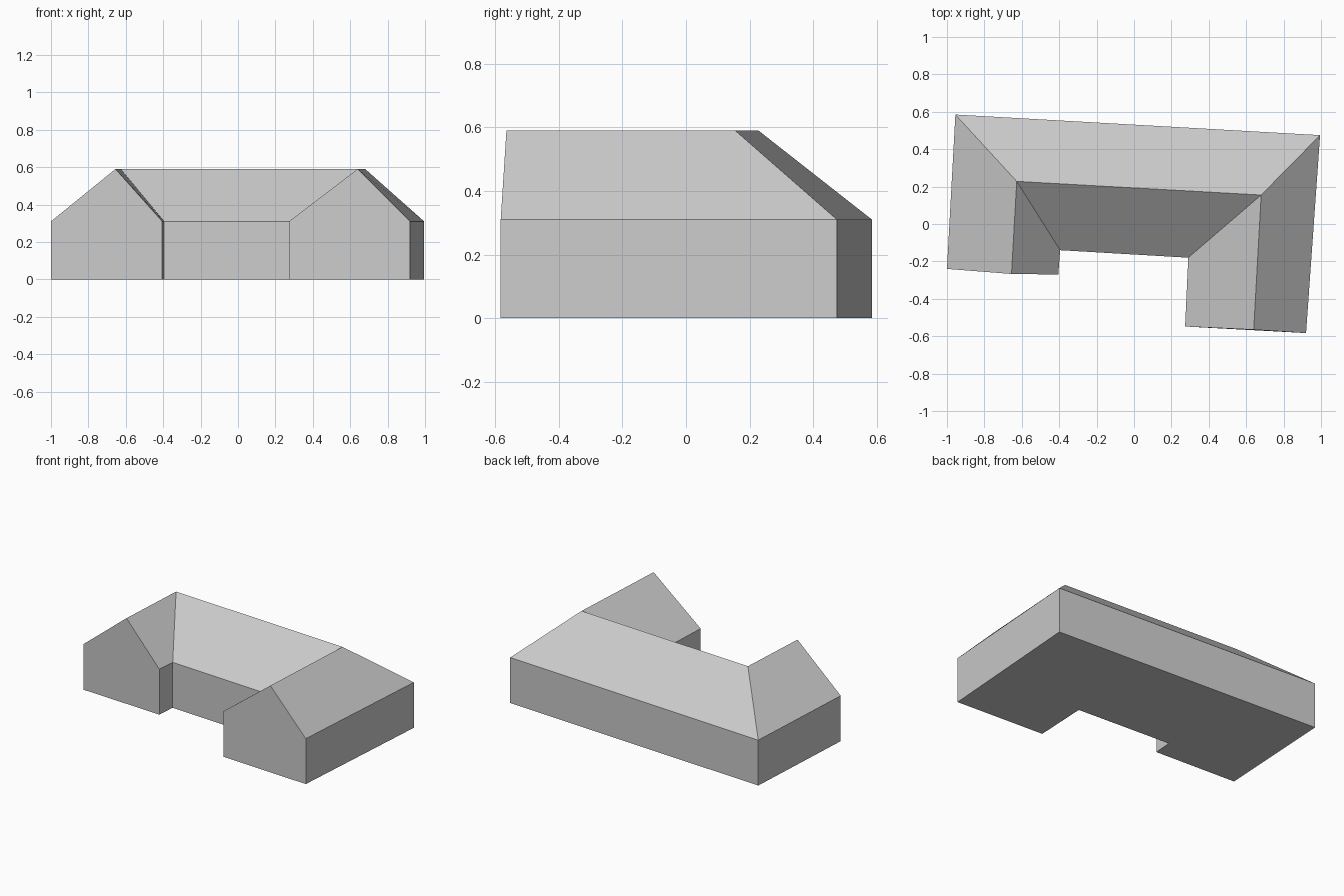
import bpy
import bmesh

cube = bpy.data.objects.get("Cube")
if cube:
    bpy.data.objects.remove(cube, do_unlink=True)

EAVES, RIDGE = 0.31, 0.59

# Plan points at each station along the U: outer wall, ridge, inner wall
stations = [
    ((-1.00, -0.24), (-0.655, -0.267), (-0.405, -0.27)),   # right wing gable
    ((-0.955, 0.585), (-0.627, 0.228), (-0.395, -0.14)),   # right back corner
    ((0.995, 0.475), (0.68, 0.155), (0.29, -0.18)),        # left back corner
    ((0.92, -0.583), (0.64, -0.565), (0.273, -0.548)),     # left wing gable
]

# Single plain colour
grey = bpy.data.materials.new("light_grey")
grey.use_nodes = True
colour = (0.6, 0.6, 0.6, 1)
grey.diffuse_color = colour
grey.node_tree.nodes["Principled BSDF"].inputs["Base Color"].default_value = colour

# House-shaped section swept round the courtyard
bm = bmesh.new()
sections = []
for outer, ridge, inner in stations:
    profile = [(*outer, 0), (*outer, EAVES), (*ridge, RIDGE), (*inner, EAVES), (*inner, 0)]
    sections.append([bm.verts.new(p) for p in profile])

# Walls, roof slopes and floor between neighbouring sections
for a, b in zip(sections, sections[1:]):
    for i in range(len(a)):
        j = (i + 1) % len(a)
        bm.faces.new((a[i], a[j], b[j], b[i]))

# Gable ends
bm.faces.new(sections[0])
bm.faces.new(sections[-1])
bmesh.ops.recalc_face_normals(bm, faces=bm.faces)

mesh = bpy.data.meshes.new("u_shaped_house")
bm.to_mesh(mesh)
bm.free()
mesh.materials.append(grey)
house = bpy.data.objects.new("u_shaped_house", mesh)
bpy.context.collection.objects.link(house)
